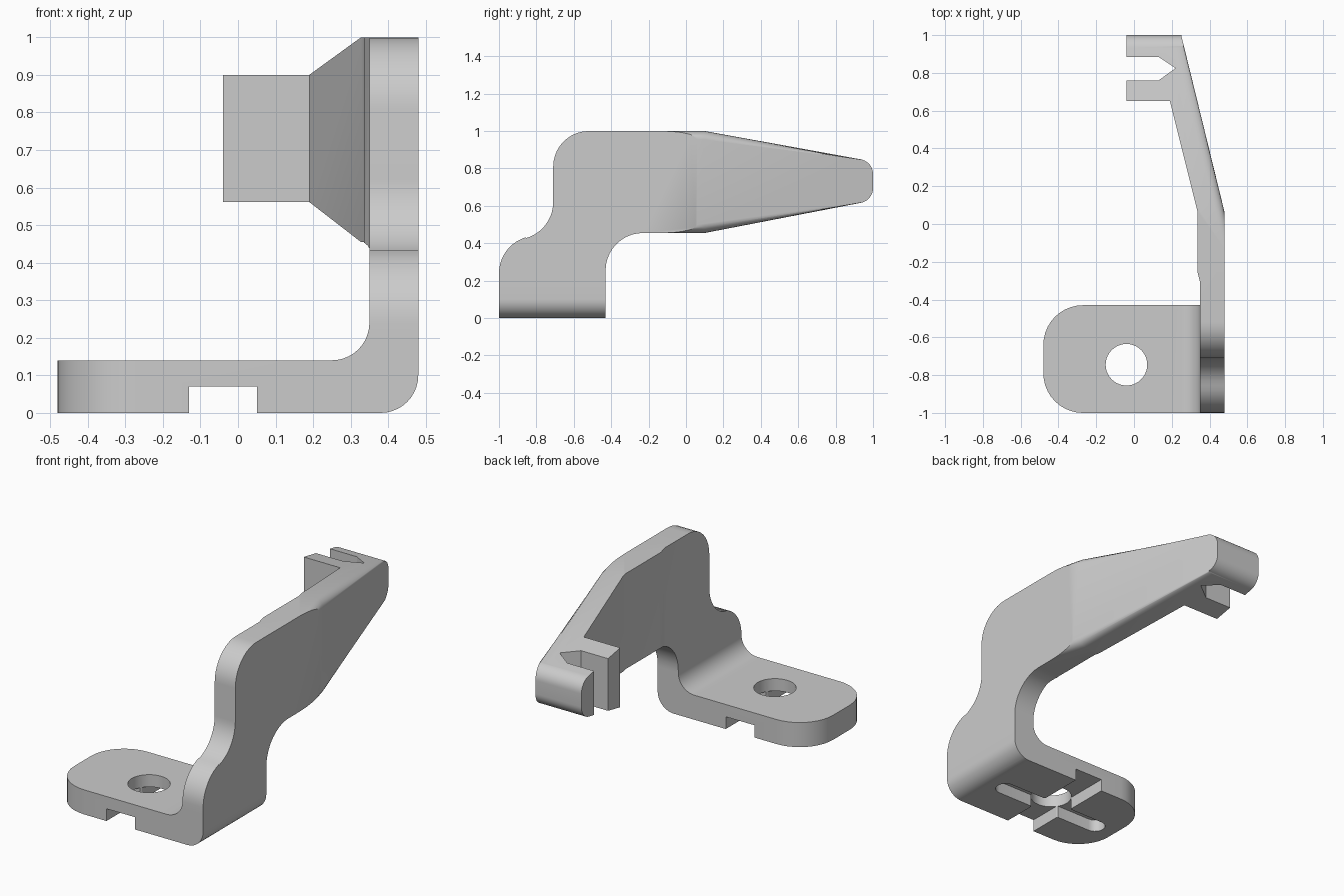
import bpy, bmesh
from math import cos, sin, radians
from mathutils import Vector

cube = bpy.data.objects.get("Cube")
if cube:
    bpy.data.objects.remove(cube, do_unlink=True)

grey = bpy.data.materials.new("plain_grey")
grey.use_nodes = True
colour = (0.6, 0.6, 0.6, 1)
grey.diffuse_color = colour
grey.node_tree.nodes["Principled BSDF"].inputs["Base Color"].default_value = colour


def arc(cx, cy, r, start, end, steps=10):
    angles = [radians(start + (end - start) * i / steps) for i in range(steps + 1)]
    return [(cx + r * cos(a), cy + r * sin(a)) for a in angles]


def prism(name, points, axis, low, high):
    """Extrude a flat outline along the x, y or z axis."""
    place = {"x": lambda p, d: (d, p[0], p[1]),
             "y": lambda p, d: (p[0], d, p[1]),
             "z": lambda p, d: (p[0], p[1], d)}[axis]
    bm = bmesh.new()
    face = bm.faces.new([bm.verts.new(place(p, low)) for p in points])
    new = bmesh.ops.extrude_face_region(bm, geom=[face])["geom"]
    shift = Vector(place((0, 0), high - low))
    bmesh.ops.translate(bm, vec=shift, verts=[v for v in new if isinstance(v, bmesh.types.BMVert)])
    bmesh.ops.recalc_face_normals(bm, faces=bm.faces)
    mesh = bpy.data.meshes.new(name)
    bm.to_mesh(mesh)
    bm.free()
    mesh.materials.append(grey)
    obj = bpy.data.objects.new(name, mesh)
    bpy.context.collection.objects.link(obj)
    return obj


def combine(target, tool, operation):
    """Apply a boolean and discard the tool object."""
    mod = target.modifiers.new("cut", "BOOLEAN")
    mod.object, mod.operation, mod.solver = tool, operation, "EXACT"
    bpy.context.view_layer.objects.active = target
    bpy.ops.object.modifier_apply(modifier=mod.name)
    bpy.data.objects.remove(tool, do_unlink=True)


# Foot: bent section, trimmed to rounded corners in plan
section = ([(-0.48, 0)] + arc(0.38, 0.1, 0.1, -90, 0) + [(0.48, 0.24)]
           + arc(0.25, 0.24, 0.1, 0, -90) + [(-0.48, 0.14)])
foot = prism("mounting_bracket", section, "y", -1, -0.43)
plan = ([(0.7, -1.1), (0.7, -0.3), (-0.27, -0.3)][:1]
        + [(0.7, -0.43)] + arc(-0.27, -0.64, 0.21, 90, 180)
        + arc(-0.27, -0.79, 0.21, 180, 270) + [(0.7, -1)])[1:]
combine(foot, prism("foot_plan", plan, "z", -0.2, 0.5), "INTERSECT")

# Bolt hole, cross channel and rounded groove beneath the foot
hole_x, hole_y = -0.04, -0.745
hole = arc(hole_x, hole_y, 0.11, 0, 351, 39)
groove = arc(0.28, hole_y, 0.055, -90, 90) + arc(-0.35, hole_y, 0.055, 90, 270)
channel = [(-0.13, -0.1), (0.05, -0.1), (0.05, 0.07), (-0.13, 0.07)]
combine(foot, prism("hole_cutter", hole, "z", -0.2, 0.5), "DIFFERENCE")
combine(foot, prism("channel_cutter", channel, "y", -1.2, -0.2), "DIFFERENCE")
combine(foot, prism("groove_cutter", groove, "z", -0.2, 0.0695), "DIFFERENCE")

# Wall and arm: plan outline with forked hook, trimmed by the side outline
arm_plan = [(0.48, -1.1), (0.48, 0.06), (0.2255, 1.1), (-0.04, 1.1),
            (-0.04, 0.885), (0.13, 0.885), (0.22, 0.825), (0.13, 0.76), (-0.04, 0.76),
            (-0.04, 0.65), (0.19, 0.65), (0.335, 0.07), (0.335, -0.25),
            (0.35, -0.31), (0.35, -1.1)]
side = ([(-1, 0.2)] + arc(-0.8, 0.24, 0.2, 180, 106) + arc(-0.91, 0.62, 0.2, -74, 0)
        + arc(-0.52, 0.81, 0.19, 180, 90) + [(0.1, 1)]
        + arc(0.92, 0.77, 0.08, 80, 0) + arc(0.92, 0.695, 0.08, 0, -80)
        + [(0.1, 0.455)] + arc(-0.23, 0.255, 0.2, 90, 180) + [(-0.43, 0.2)])
arm = prism("wall_and_arm", arm_plan, "z", 0.1, 1.2)
combine(arm, prism("side_outline", side, "x", -0.9, 0.9), "INTERSECT")

# Round the long outer edges of the slanted arm
bm = bmesh.new()
bm.from_mesh(arm.data)
bmesh.ops.dissolve_limit(bm, angle_limit=0.005, verts=bm.verts, edges=bm.edges)
bm.normal_update()
slant = Vector((1.04, 0.2545, 0)).normalized()
long_edges = []
for e in bm.edges:
    normals = [f.normal for f in e.link_faces]
    middle = (e.verts[0].co + e.verts[1].co) / 2
    if (any(n.dot(slant) > 0.999 for n in normals) and any(abs(n.z) > 0.9 for n in normals)
            and 0.06 < middle.y < 0.9):
        long_edges.append(e)
bmesh.ops.bevel(bm, geom=long_edges, offset=0.045, offset_type="OFFSET", segments=5,
                profile=0.5, affect="EDGES", clamp_overlap=False)
bm.to_mesh(arm.data)
bm.free()

# Join into one solid and shade
combine(foot, arm, "UNION")
foot.select_set(True)
bpy.context.view_layer.objects.active = foot
bpy.ops.object.shade_smooth_by_angle(angle=radians(30))
